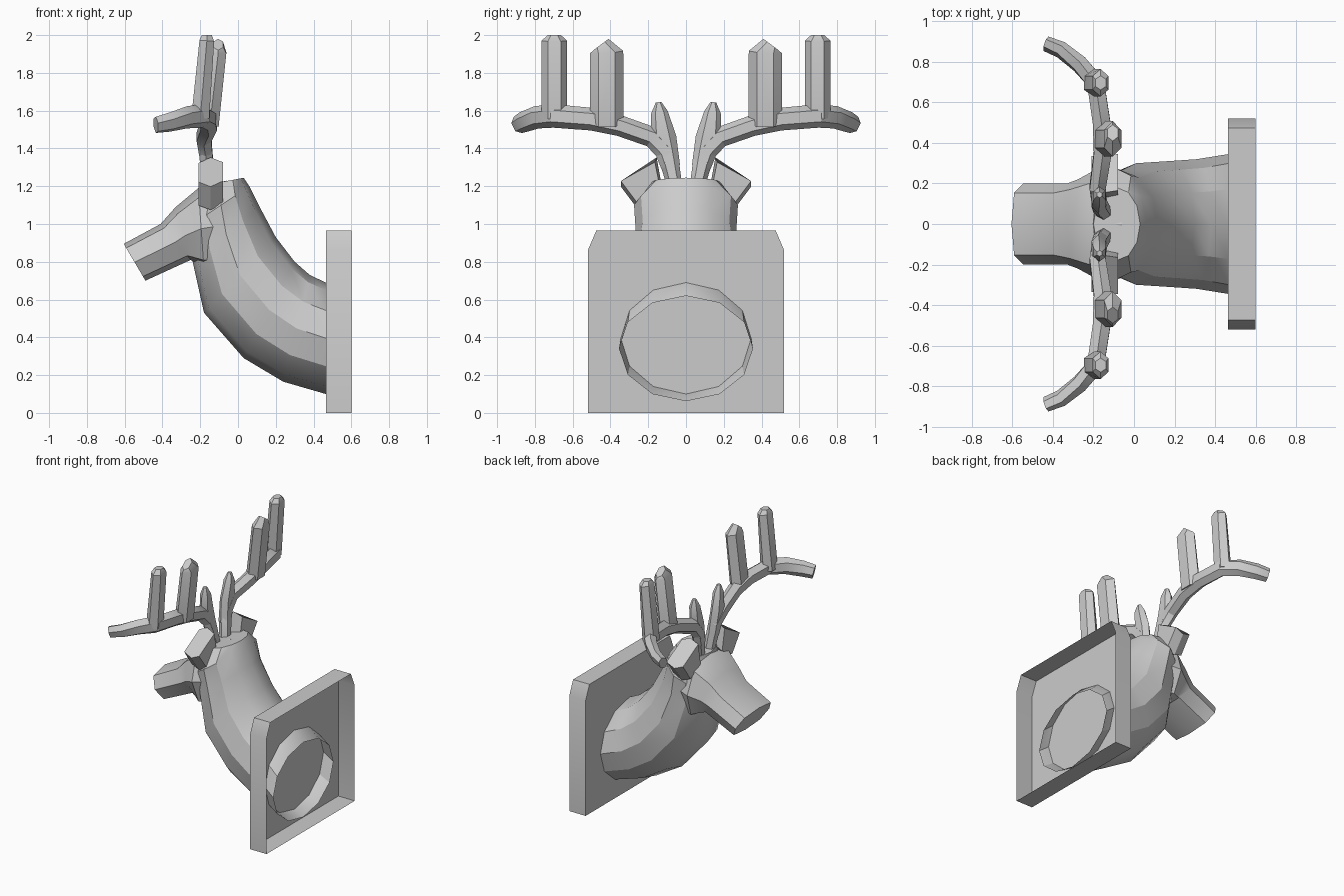
import bpy, bmesh
from math import cos, sin, pi, copysign
from mathutils import Vector

if "Cube" in bpy.data.objects:
    bpy.data.objects.remove(bpy.data.objects["Cube"])


def loft(name, rings, cap_start=True, cap_end=True, mirror=False, angle=0.5):
    """Skin a list of equal-length point rings into a mesh object."""
    bm = bmesh.new()
    vs = [[bm.verts.new(p) for p in r] for r in rings]
    n = len(rings[0])
    for a, b in zip(vs, vs[1:]):
        for i in range(n):
            j = (i + 1) % n
            bm.faces.new((a[i], a[j], b[j], b[i]))
    if cap_start:
        bm.faces.new(vs[0][::-1])
    if cap_end:
        bm.faces.new(vs[-1])
    bmesh.ops.recalc_face_normals(bm, faces=bm.faces)
    me = bpy.data.meshes.new(name)
    bm.to_mesh(me)
    bm.free()
    ob = bpy.data.objects.new(name, me)
    bpy.context.collection.objects.link(ob)
    bpy.ops.object.select_all(action='DESELECT')
    ob.select_set(True)
    bpy.context.view_layer.objects.active = ob
    bpy.ops.object.shade_smooth_by_angle(angle=angle)
    if mirror:
        m = ob.modifiers.new("mirror", 'MIRROR')
        m.use_axis = (False, True, False)
        m.use_mirror_merge = False
    return ob


def section(top, bottom, half_width, n, e=1.0):
    """Rounded ring spanning from top (x, z) to bottom (x, z)."""
    t, b = Vector((top[0], 0, top[1])), Vector((bottom[0], 0, bottom[1]))
    c, h = (t + b) / 2, (t - b) / 2
    power = lambda v: copysign(abs(v) ** e, v) if abs(v) > 1e-6 else 0
    return [c + h * power(cos(2 * pi * i / n))
            + Vector((0, half_width * power(sin(2 * pi * i / n)), 0)) for i in range(n)]


def limb(name, path, n=6):
    """Tapered mirrored branch; path items are (x, y, z, radius_x, radius_y)."""
    pts = [Vector(p[:3]) for p in path]
    rings = []
    for i, p in enumerate(path):
        t = (pts[min(i + 1, len(pts) - 1)] - pts[max(i - 1, 0)]).normalized()
        u = Vector((1, 0, 0))
        u = (u - t * u.dot(t)).normalized()
        v = t.cross(u)
        rings.append([pts[i] + v * p[4] * cos(2 * pi * k / n)
                      + u * p[3] * sin(2 * pi * k / n) for k in range(n)])
    return loft(name, rings, mirror=True)


# wall plaque, open at the back
outline = [(-.52, 0), (.52, 0), (.52, .86), (.475, .965), (-.475, .965), (-.52, .86)]
loft("plaque", [[(x, y, z) for y, z in outline] for x in (.465, .6)], cap_end=False)

# neck, an open tube poking through the plaque
neck = [((.54, .62), (.54, .062), .355), ((.465, .69), (.465, .1), .345),
        ((.38, .73), (.24, .165), .32), ((.30, .80), (.03, .29), .31),
        ((.2, .93), (-.18, .53), .30), ((.115, 1.09), (-.24, .80), .265),
        ((.06, 1.2), (-.24, 1.0), .275), ((.03, 1.245), (-.2, 1.2), .18)]
loft("neck", [section(*s, n=12) for s in neck], cap_start=False)

# face and snout
face = [((-.605, .895), (-.49, .70), .2), ((-.41, 1.0), (-.25, .81), .2),
        ((-.33, 1.09), (-.225, .79), .22), ((-.21, 1.19), (-.18, .76), .265),
        ((-.06, 1.23), (-.08, .76), .23)]
loft("face", [section(*s, n=8, e=.75) for s in face])

# ears: short tilted blocks
ear_rings = []
for y, z, w in ((.19, 1.14, .07), (.25, 1.28, .105)):
    ear_rings.append([(-.145 + dx, y + a * w * .9, z - a * w * .5 + dz)
                      for dx, a, dz in ((-.065, -1, -.01), (0, -1, .02), (.065, -.9, 0),
                                        (.065, 1, 0), (0, 1, -.03), (-.065, .9, -.01))])
loft("ears", ear_rings, mirror=True)

# antlers: main beam plus three tines per side
limb("antler_beams", [
    (-.15, .06, 1.2, .04, .04), (-.17, .095, 1.37, .04, .055), (-.18, .18, 1.46, .045, .055),
    (-.155, .35, 1.52, .05, .055), (-.16, .5, 1.555, .05, .06), (-.19, .7, 1.572, .05, .062),
    (-.27, .79, 1.565, .045, .06), (-.36, .86, 1.54, .04, .055), (-.435, .89, 1.525, .035, .048)])
limb("brow_tines", [
    (-.165, .08, 1.3, .04, .05), (-.175, .12, 1.45, .04, .07),
    (-.17, .14, 1.59, .035, .045), (-.17, .145, 1.645, .015, .015)])
limb("inner_tines", [
    (-.15, .42, 1.52, .055, .088), (-.105, .42, 1.91, .05, .088), (-.105, .45, 1.95, .03, .05)])
limb("outer_tines", [
    (-.2, .697, 1.56, .055, .068), (-.165, .697, 1.97, .045, .068), (-.165, .697, 2.0, .03, .035)])
